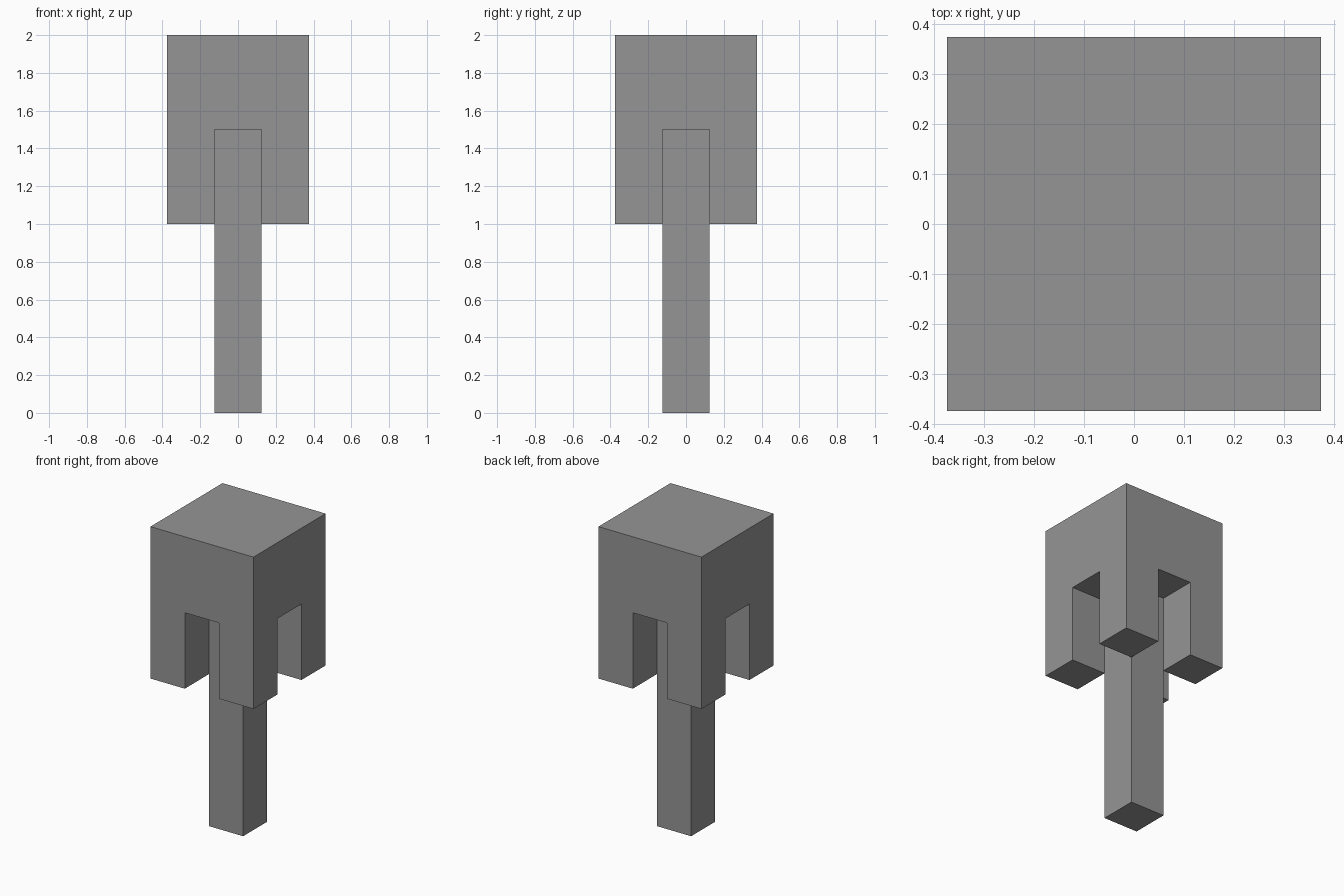
import bpy
import bmesh

if "Cube" in bpy.data.objects:
    bpy.data.objects.remove(bpy.data.objects["Cube"], do_unlink=True)

CELL = 0.25       # width of trunk, prongs and gaps
BLOCK_Z = 1.5     # underside of the solid block

grey = bpy.data.materials.new("plain grey")
grey.use_nodes = True
colour = (0.3, 0.3, 0.3, 1)
grey.diffuse_color = colour
grey.node_tree.nodes["Principled BSDF"].inputs["Base Color"].default_value = colour


def grid(bm, cells, z):
    """Flat square of cells x cells quads facing up."""
    bmesh.ops.create_grid(bm, x_segments=cells, y_segments=cells, size=cells * CELL / 2)
    bmesh.ops.translate(bm, verts=bm.verts, vec=(0, 0, z))


def extrude(bm, faces, dz):
    """Extrude faces vertically; return the new faces."""
    geom = bmesh.ops.extrude_face_region(bm, geom=faces)["geom"]
    verts = [g for g in geom if isinstance(g, bmesh.types.BMVert)]
    bmesh.ops.translate(bm, verts=verts, vec=(0, 0, dz))
    return [g for g in geom if isinstance(g, bmesh.types.BMFace)]


def finish(bm, name):
    bmesh.ops.recalc_face_normals(bm, faces=bm.faces)
    mesh = bpy.data.meshes.new(name)
    bm.to_mesh(mesh)
    bm.free()
    mesh.materials.append(grey)
    bpy.context.collection.objects.link(bpy.data.objects.new(name, mesh))


# Canopy: solid block with a prong hanging from each corner
bm = bmesh.new()
grid(bm, 3, 2.0)
top = list(bm.faces)
geom = bmesh.ops.duplicate(bm, geom=top + bm.edges[:] + bm.verts[:])["geom"]
under = [g for g in geom if isinstance(g, bmesh.types.BMFace)]
bmesh.ops.translate(bm, verts=[g for g in geom if isinstance(g, bmesh.types.BMVert)],
                    vec=(0, 0, BLOCK_Z - 2.0))
bmesh.ops.bridge_loops(bm, edges=[e for e in bm.edges if e.is_boundary])
centre = [f for f in under if f.calc_center_median().xy.length < 0.01]
corners = [f for f in under if f.calc_center_median().xy.length > CELL * 1.2]
for face in corners:
    old = extrude(bm, [face], 1.0 - BLOCK_Z)
bmesh.ops.delete(bm, geom=centre, context="FACES")   # the trunk joins here
flat = [e for e in bm.edges if len(e.link_faces) == 2 and e.calc_face_angle(0) < 0.01]
bmesh.ops.recalc_face_normals(bm, faces=bm.faces)
finish(bm, "canopy")

# Trunk: square post, open where it meets the block
bm = bmesh.new()
grid(bm, 1, 0)
upper = extrude(bm, list(bm.faces), BLOCK_Z)
bmesh.ops.delete(bm, geom=upper, context="FACES_ONLY")
# The extrusion consumes the base, so close it again if needed
rim = [e for e in bm.edges if e.is_boundary and all(v.co.z < 0.01 for v in e.verts)]
if rim:
    bmesh.ops.contextual_create(bm, geom=rim)
finish(bm, "trunk")
